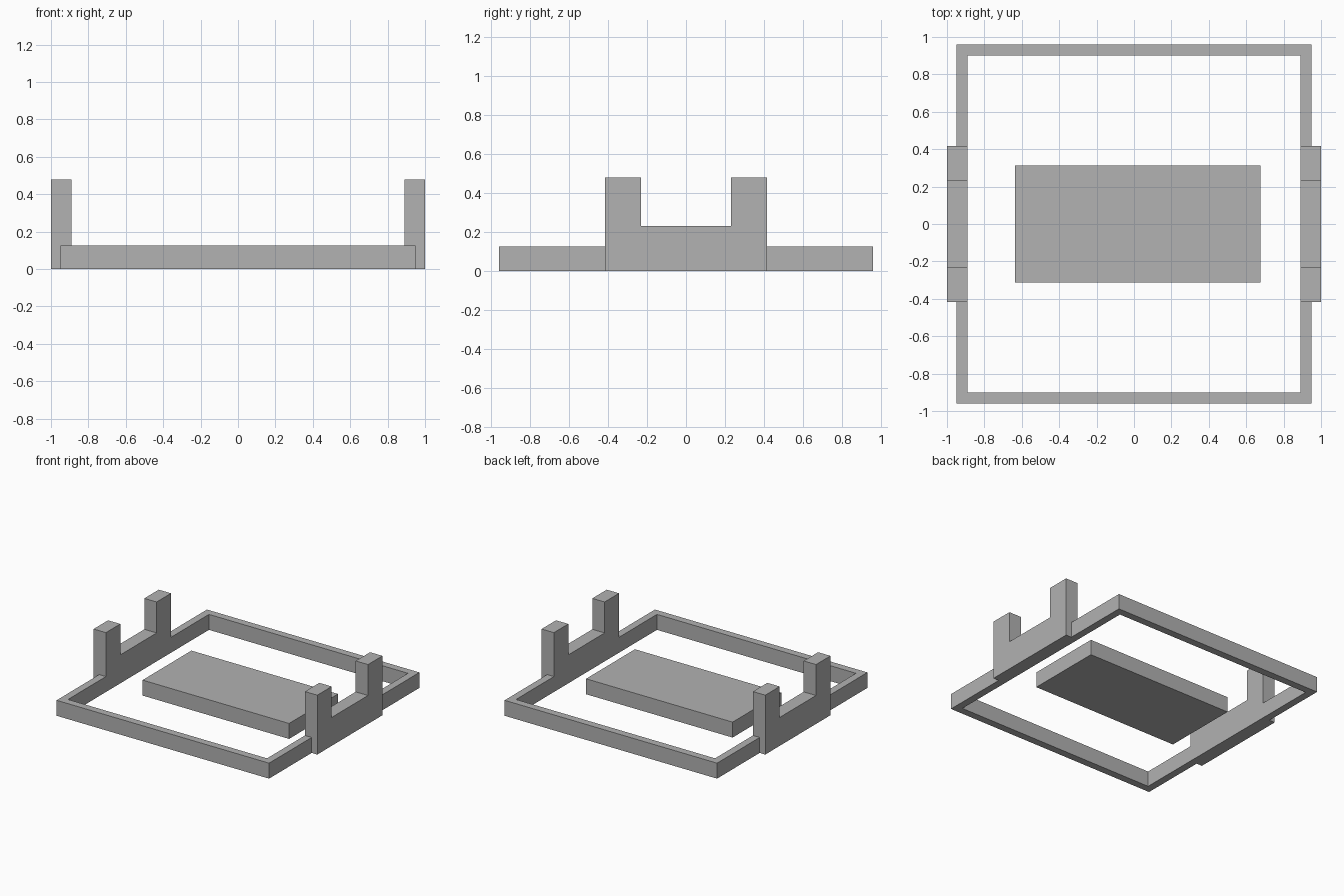
import bpy
import bmesh

cube = bpy.data.objects.get("Cube")
if cube:
    bpy.data.objects.remove(cube, do_unlink=True)

grey = bpy.data.materials.new("plain_grey")
grey.use_nodes = True
colour = (0.445, 0.445, 0.445, 1)
grey.diffuse_color = colour
grey.node_tree.nodes["Principled BSDF"].inputs["Base Color"].default_value = colour

HEIGHT = 0.125           # frame and plate thickness
INNER_X, OUTER_X = 0.89, 0.95
INNER_Y, OUTER_Y = 0.90, 0.96


def finish(name, bm):
    bmesh.ops.recalc_face_normals(bm, faces=bm.faces)
    mesh = bpy.data.meshes.new(name)
    bm.to_mesh(mesh)
    bm.free()
    mesh.materials.append(grey)
    obj = bpy.data.objects.new(name, mesh)
    bpy.context.collection.objects.link(obj)
    return obj


def extrude(bm, faces, offset):
    geom = bmesh.ops.extrude_face_region(bm, geom=faces)["geom"]
    verts = [g for g in geom if isinstance(g, bmesh.types.BMVert)]
    bmesh.ops.translate(bm, verts=verts, vec=offset)


def rectangle(bm, x0, x1, y0, y1):
    return [bm.verts.new((x, y, 0)) for x, y in ((x0, y0), (x1, y0), (x1, y1), (x0, y1))]


# Rectangular frame: a ring of four mitred faces raised into a solid
bm = bmesh.new()
outer = rectangle(bm, -OUTER_X, OUTER_X, -OUTER_Y, OUTER_Y)
inner = rectangle(bm, -INNER_X, INNER_X, -INNER_Y, INNER_Y)
ring = []
for i in range(4):
    j = (i + 1) % 4
    ring.append(bm.faces.new((outer[i], outer[j], inner[j], inner[i])))
extrude(bm, ring, (0, 0, HEIGHT))
finish("frame", bm)

# Loose centre plate, slightly off centre
bm = bmesh.new()
plate = bm.faces.new(rectangle(bm, -0.635, 0.675, -0.312, 0.312))
extrude(bm, [plate], (0, 0, HEIGHT))
finish("centre_plate", bm)

# U-shaped side brackets, each a notched profile extruded sideways
half_profile = [(0.416, 0), (0.416, 0.48), (0.232, 0.48), (0.232, 0.23)]
profile = half_profile + [(-y, z) for y, z in reversed(half_profile)]
for name, side in (("left_bracket", 1), ("right_bracket", -1)):
    bm = bmesh.new()
    face = bm.faces.new([bm.verts.new((side * INNER_X, y, z)) for y, z in profile])
    extrude(bm, [face], (side * (1 - INNER_X), 0, 0))
    finish(name, bm)
